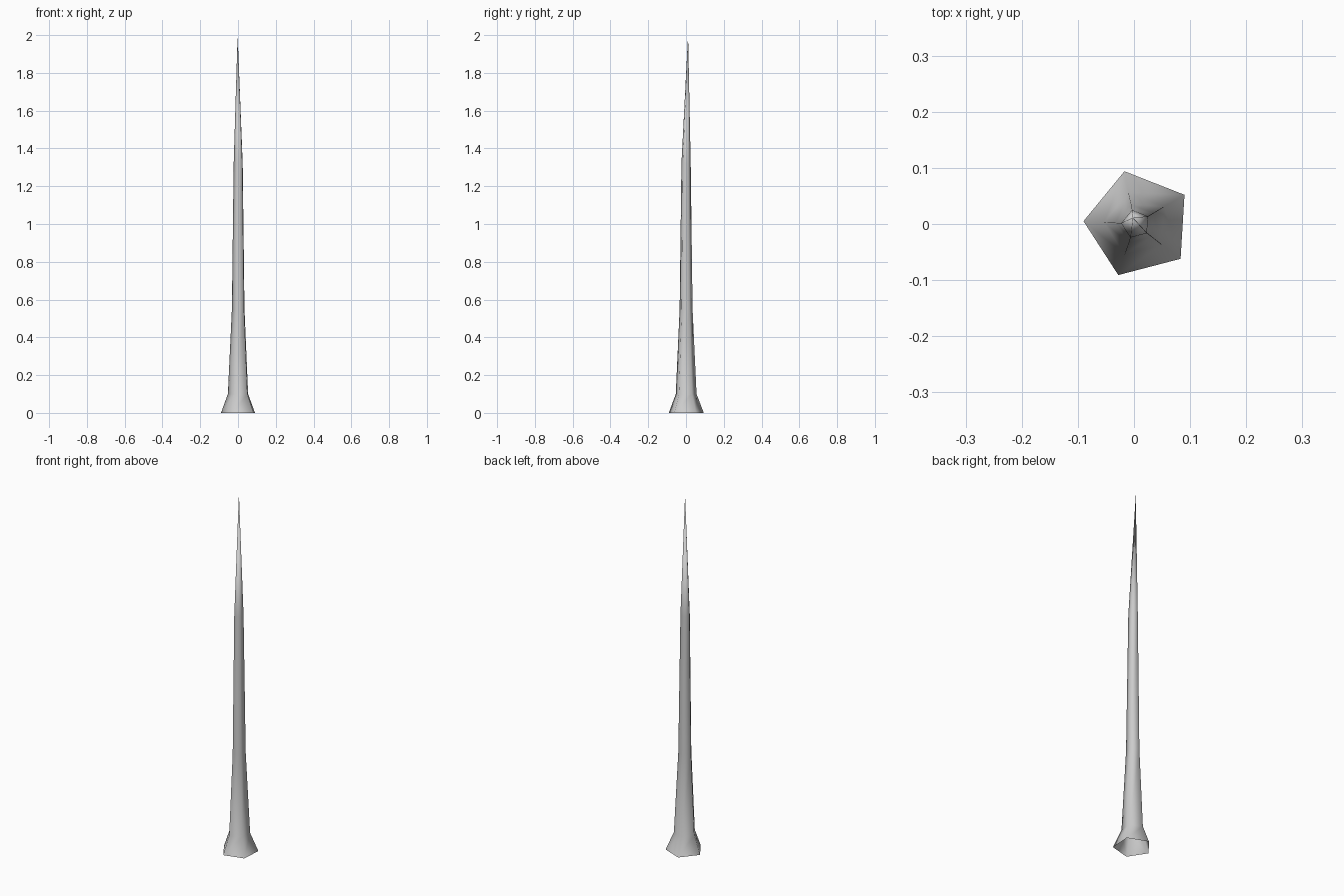
import bpy, bmesh

if "Cube" in bpy.data.objects:
    bpy.data.objects.remove(bpy.data.objects["Cube"])

# Slightly irregular five-sided footprint
base = [(0.090, 0.052), (-0.017, 0.094), (-0.090, 0.005), (-0.028, -0.091), (0.083, -0.062)]

# Rings up the spike: height, scale of the footprint, centre offset
rings = [(0.0, 1.0, 0.0, 0.0), (0.10, 0.595, 0.0, 0.0),
         (0.55, 0.37, 0.001, 0.0), (1.32, 0.265, 0.001, 0.0)]

# Tapered spike with flared, open foot
bm = bmesh.new()
loops = [[bm.verts.new((x * s + ox, y * s + oy, z)) for x, y in base]
         for z, s, ox, oy in rings]
n = len(base)
for low, high in zip(loops, loops[1:]):
    for i in range(n):
        j = (i + 1) % n
        bm.faces.new((low[i], low[j], high[j], high[i]))

# Pointed tip
tip = bm.verts.new((-0.002, 0.011, 2.0))
for i in range(n):
    bm.faces.new((loops[-1][i], loops[-1][(i + 1) % n], tip))

for f in bm.faces:
    f.smooth = True
mesh = bpy.data.meshes.new("spike")
bm.to_mesh(mesh)
bm.free()
spike = bpy.data.objects.new("spike", mesh)
bpy.context.collection.objects.link(spike)
